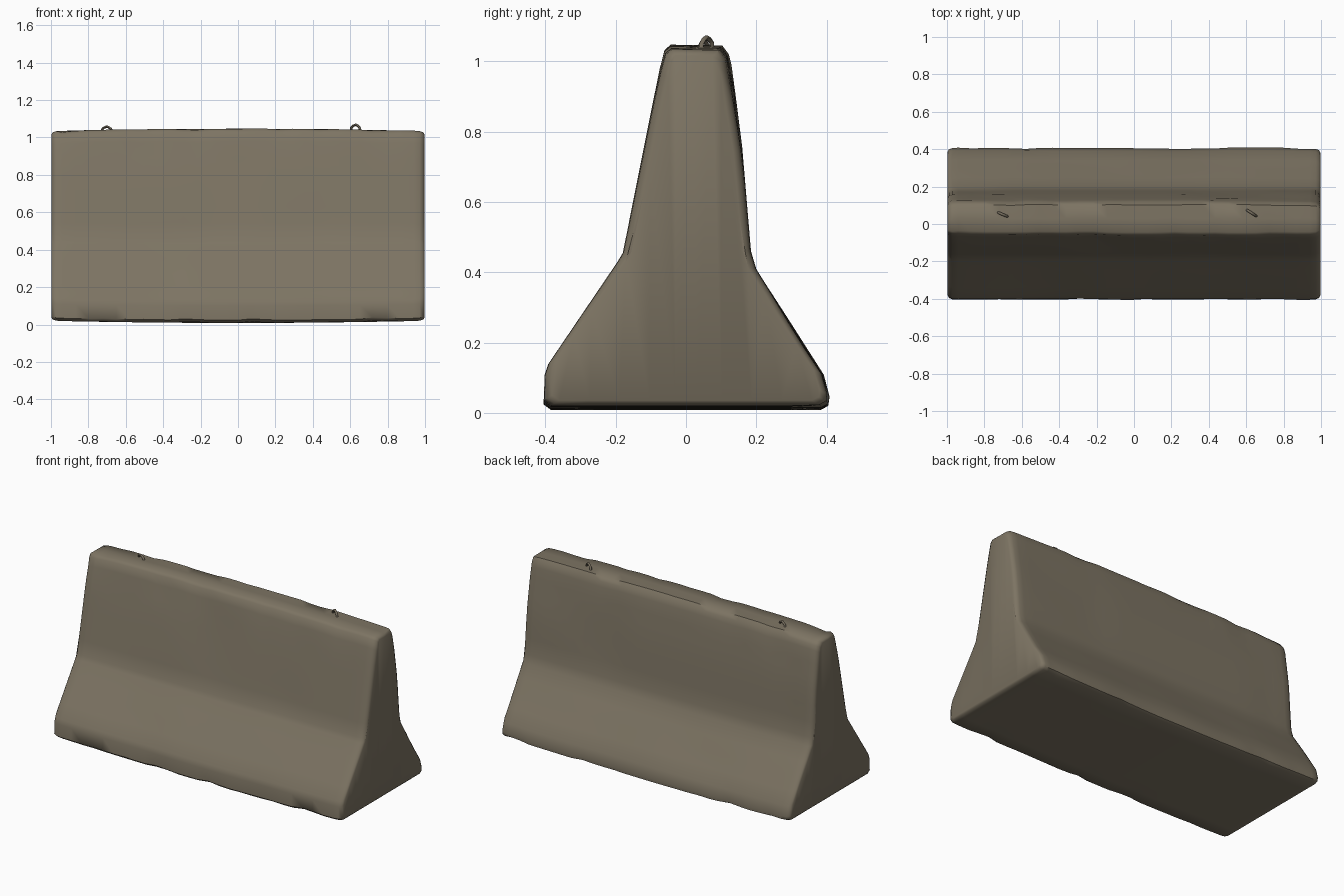
import bpy, bmesh, math
from mathutils import Vector, noise

if "Cube" in bpy.data.objects:
    bpy.data.objects.remove(bpy.data.objects["Cube"])


def material(name, rgb):
    m = bpy.data.materials.new(name)
    m.diffuse_color = (*rgb, 1)
    m.use_nodes = True
    m.node_tree.nodes["Principled BSDF"].inputs["Base Color"].default_value = m.diffuse_color
    return m


concrete = material("weathered concrete", (0.205, 0.175, 0.125))
steel = material("dusty steel", (0.17, 0.145, 0.105))

# Barrier cross-section (y, z), counter-clockwise seen from +x
PROFILE = [(-0.385, 0.02), (0.385, 0.02), (0.405, 0.03), (0.408, 0.05), (0.392, 0.11),
           (0.20, 0.41), (0.185, 0.46), (0.16, 0.75), (0.13, 0.98), (0.122, 1.01),
           (0.105, 1.033), (-0.045, 1.035), (-0.062, 1.02), (-0.075, 0.97),
           (-0.18, 0.455), (-0.195, 0.43), (-0.392, 0.14), (-0.402, 0.11), (-0.405, 0.035)]


def subdivide(points, step):
    out = []
    for a, b in zip(points, points[1:] + points[:1]):
        a, b = Vector(a), Vector(b)
        n = max(1, round((b - a).length / step))
        out += [a.lerp(b, i / n) for i in range(n)]
    return out


def make_object(name, bm, mat, angle):
    bmesh.ops.recalc_face_normals(bm, faces=bm.faces)
    me = bpy.data.meshes.new(name)
    bm.to_mesh(me)
    bm.free()
    me.materials.append(mat)
    ob = bpy.data.objects.new(name, me)
    bpy.context.collection.objects.link(ob)
    bpy.context.view_layer.objects.active = ob
    ob.select_set(True)
    bpy.ops.object.shade_smooth_by_angle(angle=math.radians(angle))
    ob.select_set(False)
    return ob


# Barrier body: cross-sections lofted along x, with rounded ends and worn surface
ring_points = subdivide(PROFILE, 0.09)
ends = [(0.997, 0.024), (0.99, 0.010), (0.972, 0.002)]
stations = [(-x, d) for x, d in ends]
stations += [(-0.94 + 1.88 * i / 26, 0.0) for i in range(27)]
stations += [(x, d) for x, d in reversed(ends)]

bm = bmesh.new()
rings = []
for x, inset in stations:
    ring = []
    for p in ring_points:
        y, z = p
        y -= math.copysign(min(inset, abs(y) * 0.3), y)
        z += inset * (1 - 2 * z) * 0.7
        # top crowns and underside sags towards the middle
        z += 0.012 * (1 - x * x) * (2 * z - 1)
        # worn faces: broad dents, plus chips on the top and bottom edges
        broad = noise.noise(Vector((x * 2.2, y * 3, z * 2.5)))
        chip = max(0, noise.noise(Vector((x * 6, y * 5 + 7, z * 4))))
        y -= math.copysign(0.009 * max(0, broad), y) if abs(y) > 0.04 else 0
        if z > 0.95 and (y < -0.04 or y > 0.1):
            z -= 0.014 * chip
            y -= math.copysign(0.008 * chip, y)
        if z < 0.06 and abs(y) > 0.36:
            z += 0.016 * chip
            y -= math.copysign(0.012 * chip, y)
        ring.append(bm.verts.new((x, y, max(z, 0.004))))
    rings.append(ring)

n = len(ring_points)
for a, b in zip(rings, rings[1:]):
    for i in range(n):
        j = (i + 1) % n
        bm.faces.new((a[i], a[j], b[j], b[i]))
caps = [bm.faces.new(rings[0]), bm.faces.new(rings[-1])]
bmesh.ops.triangulate(bm, faces=caps)
make_object("barrier_body", bm, concrete, 50)


# Lifting loops: bent bars standing on the top face
def lifting_loop(name, centre, half, top):
    radius, sides = 0.007, 6
    base = 1.02
    shape = [(-1, base), (-0.85, base + 0.6 * (top - base)), (-0.45, top - 0.012),
             (0, top - radius), (0.4, top - 0.013), (0.75, base + 0.55 * (top - base)), (1, base)]
    c, h = Vector(centre), Vector(half)
    path = [Vector((c.x + h.x * s, c.y + h.y * s, z)) for s, z in shape]
    side = Vector((-h.y, h.x, 0)).normalized()
    bm = bmesh.new()
    tube = []
    for i, p in enumerate(path):
        t = (path[min(i + 1, len(path) - 1)] - path[max(i - 1, 0)]).normalized()
        up = t.cross(side)
        tube.append([bm.verts.new(p + radius * (math.cos(k * math.tau / sides) * side
                                                + math.sin(k * math.tau / sides) * up))
                     for k in range(sides)])
    for a, b in zip(tube, tube[1:]):
        for k in range(sides):
            m = (k + 1) % sides
            bm.faces.new((a[k], a[m], b[m], b[k]))
    bm.faces.new(tube[0])
    bm.faces.new(tube[-1])
    make_object(name, bm, steel, 60)


lifting_loop("lifting_loop_left", (-0.70, 0.05), (0.028, -0.012), 1.066)
lifting_loop("lifting_loop_right", (0.63, 0.058), (0.028, -0.018), 1.075)
